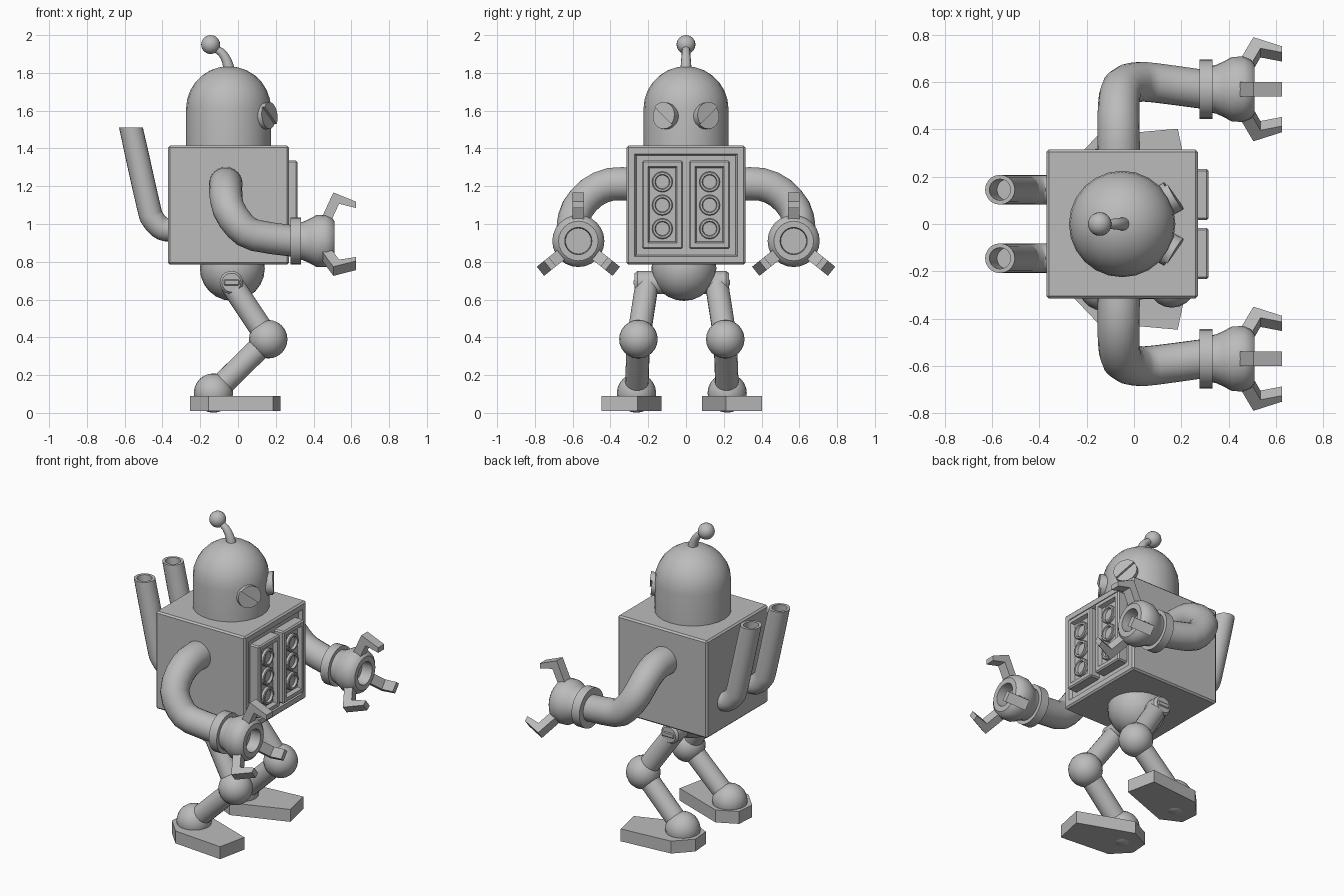
import bpy, bmesh, math
from mathutils import Vector, Matrix

if "Cube" in bpy.data.objects:
    bpy.data.objects.remove(bpy.data.objects["Cube"])

grey = bpy.data.materials.new("plain_grey")
grey.diffuse_color = (0.5, 0.5, 0.5, 1)
grey.use_nodes = True
grey.node_tree.nodes["Principled BSDF"].inputs["Base Color"].default_value = grey.diffuse_color


def finish(name, bm, angle=35):
    bmesh.ops.remove_doubles(bm, verts=bm.verts, dist=0.0002)
    bmesh.ops.recalc_face_normals(bm, faces=bm.faces)
    me = bpy.data.meshes.new(name)
    bm.to_mesh(me)
    bm.free()
    me.materials.append(grey)
    for p in me.polygons:
        p.use_smooth = True
    me.set_sharp_from_angle(angle=math.radians(angle))
    ob = bpy.data.objects.new(name, me)
    bpy.context.collection.objects.link(ob)
    return ob


def skin(bm, rings, caps=True):
    n = len(rings[0])
    for a, b in zip(rings, rings[1:]):
        for i in range(n):
            j = (i + 1) % n
            bm.faces.new((a[i], a[j], b[j], b[i]))
    if caps:
        bm.faces.new(rings[0])
        bm.faces.new(rings[-1])


def lathe(name, origin, axis, profile, n=20):
    """Revolve (distance along axis, radius) pairs."""
    bm = bmesh.new()
    q = Vector(axis).to_track_quat('Z', 'Y')
    rings = []
    for d, r in profile:
        r = max(r, 0.0001)
        rings.append([bm.verts.new(Vector(origin) + q @ Vector(
            (r * math.cos(2 * math.pi * i / n), r * math.sin(2 * math.pi * i / n), d))) for i in range(n)])
    skin(bm, rings)
    return finish(name, bm)


def ball(name, c, r, n=20):
    prof = [(-r * math.cos(math.pi * k / 12), r * math.sin(math.pi * k / 12)) for k in range(13)]
    return lathe(name, c, (0, 0, 1), prof, n)


def smooth_path(pts, steps):
    P = [Vector(p) for p in pts]
    P = [2 * P[0] - P[1]] + P + [2 * P[-1] - P[-2]]
    out = []
    for i in range(1, len(P) - 2):
        a, b, c, d = P[i - 1:i + 3]
        for s in range(steps):
            t = s / steps
            out.append(0.5 * (2 * b + (c - a) * t + (2 * a - 5 * b + 4 * c - d) * t ** 2
                              + (3 * b - a - 3 * c + d) * t ** 3))
    return out + [P[-2]]


def tube(name, pts, r0, r1, n=18, steps=2, hollow=0, end_dir=None):
    """Sweep a circle along a smoothed path, optionally with a hollow open end."""
    path = smooth_path(pts, steps)
    bm = bmesh.new()
    m = len(path)
    t_prev = (path[1] - path[0]).normalized()
    q = t_prev.to_track_quat('Z', 'Y')
    rings = []

    def ring(c, r):
        rings.append([bm.verts.new(c + q @ Vector(
            (r * math.cos(2 * math.pi * i / n), r * math.sin(2 * math.pi * i / n), 0))) for i in range(n)])

    for k, p in enumerate(path):
        t = (path[min(k + 1, m - 1)] - path[max(k - 1, 0)]).normalized()
        if k == m - 1 and end_dir:
            t = Vector(end_dir)
        q = t_prev.rotation_difference(t) @ q
        t_prev = t
        ring(p, r0 + (r1 - r0) * k / (m - 1))
    if hollow:
        ring(path[-1], hollow)
        ring(path[-1] + (path[-2] - path[-1]).normalized() * 0.15, hollow)
    skin(bm, rings)
    return finish(name, bm)


def box(name, lo, hi, bevel=0.0, inset=0.0, depth=0.0):
    """Box with softened edges and an optional recess in its +x face."""
    bm = bmesh.new()
    lo, hi = Vector(lo), Vector(hi)
    bmesh.ops.create_cube(bm, size=1, matrix=Matrix.Translation((lo + hi) / 2) @ Matrix.Diagonal((*(hi - lo), 1)))
    if bevel:
        bmesh.ops.bevel(bm, geom=bm.edges[:], offset=bevel, segments=1, affect='EDGES')
    if inset:
        bm.normal_update()
        f = max((f for f in bm.faces if f.normal.x > 0.9), key=lambda f: f.calc_area())
        bmesh.ops.inset_individual(bm, faces=[f], thickness=inset)
        bmesh.ops.inset_individual(bm, faces=[f], thickness=0.012, depth=depth)
    return finish(name, bm, 25)


def prism(name, pts, offset):
    """Extrude a 3D polygon by a vector."""
    bm = bmesh.new()
    f = bm.faces.new([bm.verts.new(p) for p in pts])
    ext = bmesh.ops.extrude_face_region(bm, geom=[f], use_keep_orig=True)
    bmesh.ops.translate(bm, vec=offset, verts=[v for v in ext['geom'] if isinstance(v, bmesh.types.BMVert)])
    return finish(name, bm, 20)


# torso with recessed chest, and two panels with ringed buttons
box("torso", (-0.37, -0.315, 0.785), (0.27, 0.315, 1.415), 0.01, 0.047, -0.02)
for s in (-1, 1):
    y = 0.125 * s
    box("chest_panel", (0.24, y - 0.108, 0.868), (0.315, y + 0.108, 1.335), 0.008, 0.032, -0.025)
    for z in (0.975, 1.10, 1.223):
        lathe("chest_button", (0.27, y, z), (1, 0, 0),
              [(0, 0.055), (0.036, 0.055), (0.04, 0.05), (0.04, 0.04), (0.025, 0.036), (0.025, 0)], 16)

# domed head
dome = [(0.195 + 0.225 * math.sin(a), 0.225 * math.cos(a)) for a in [math.pi / 2 * k / 7 for k in range(8)]]
lathe("head", (-0.05, 0, 1.415), (0, 0, 1), [(-0.01, 0.225)] + dome, 24)

# antenna
tube("antenna_stalk", [(-0.045, 0, 1.81), (-0.06, 0, 1.865), (-0.09, 0, 1.91), (-0.14, 0, 1.94)], 0.03, 0.018, 12)
ball("antenna_ball", (-0.145, 0, 1.95), 0.05)

# eyes with slanted half lids
for s in (-1, 1):
    nrm = Vector((0.85, 0.5 * s, 0.1)).normalized()
    c = Vector((0.15, 0.109 * s, 1.572))
    lathe("eye", c - nrm * 0.03, nrm, [(0, 0.07), (0.043, 0.07), (0.043, 0)], 24)
    side = Vector((0, 0, 1)).cross(nrm).normalized()
    up = nrm.cross(side)
    tilt = math.radians(40 * s)
    pts = [c + nrm * 0.01 + 0.071 * (side * math.cos(a + tilt) + up * math.sin(a + tilt))
           for a in [math.pi * k / 12 for k in range(13)]]
    prism("eyelid", pts, nrm * 0.017)

# exhaust pipes on the back
for s in (-1, 1):
    y = 0.145 * s
    tube("back_pipe", [(-0.34, y, 0.97), (-0.40, y, 0.975), (-0.45, y, 1.025), (-0.475, y, 1.10), (-0.567, y, 1.512)],
         0.062, 0.063, 20, 3, 0.045, (0, 0, 1))

# arms, cuffs, hands and three-fingered claws
hand_z = 0.91
for s in (-1, 1):
    hy = 0.57 * s
    tube("arm", [(-0.065, 0.28 * s, 1.21), (-0.065, 0.40 * s, 1.21), (-0.065, 0.50 * s, 1.165),
                 (-0.05, 0.575 * s, 1.08), (0.01, 0.60 * s, 0.99), (0.09, 0.597 * s, 0.94),
                 (0.29, hy, hand_z)], 0.09, 0.083)
    lathe("cuff", (0, hy, hand_z), (1, 0, 0), [(0.277, 0.125), (0.333, 0.125)], 24)
    lathe("hand", (0, hy, hand_z), (1, 0, 0),
          [(0.32, 0.10), (0.345, 0.102), (0.38, 0.118), (0.415, 0.137), (0.465, 0.138), (0.495, 0.125),
           (0.51, 0.105), (0.51, 0.072), (0.44, 0.068)], 24)
    for ang in (90, 218.6, -38.6):
        a = math.radians(ang)
        out = Vector((0, math.cos(a), math.sin(a)))
        wide = Vector((0, -math.sin(a), math.cos(a))) * 0.062
        prof = [(0.437, 0.11), (0.505, 0.257), (0.625, 0.208), (0.625, 0.175), (0.535, 0.197), (0.495, 0.11)]
        prism("claw_finger", [Vector((x, hy, hand_z)) + out * r - wide / 2 for x, r in prof], wide)

# pelvis
mid = -0.022
ball("pelvis", (-0.03, mid / 2, 0.765), 0.172, 24)

# legs and feet
for s in (-1, 1):
    def Y(v):
        return mid + v * s
    hip, knee, ankle = (Vector((-0.033, Y(0.185), 0.68)), Vector((0.16, Y(0.23), 0.39)),
                        Vector((-0.13, Y(0.24), 0.105)))
    lathe("hip_joint", (-0.035, mid, 0.69), (0, s, 0),
          [(0.08, 0.062), (0.235, 0.062), (0.25, 0.05), (0.25, 0)], 18)
    box("hip_bolt", (-0.075, min(Y(0.24), Y(0.256)), 0.675), (0.008, max(Y(0.24), Y(0.256)), 0.705), 0.005)
    for nm, a, b in (("thigh", hip, knee), ("shin", knee, ankle)):
        lathe(nm, a, b - a, [(0, 0.062), ((b - a).length, 0.062)], 18)
    ball("knee", knee, 0.102)
    ball("ankle", ankle, 0.104)
    outline = [(0.225, 0.235), (0.185, 0.425), (-0.155, 0.395), (-0.255, 0.29), (-0.245, 0.17), (-0.12, 0.108)]
    prism("foot", [(x, Y(v), 0.01) for x, v in outline], (0, 0, 0.08))
